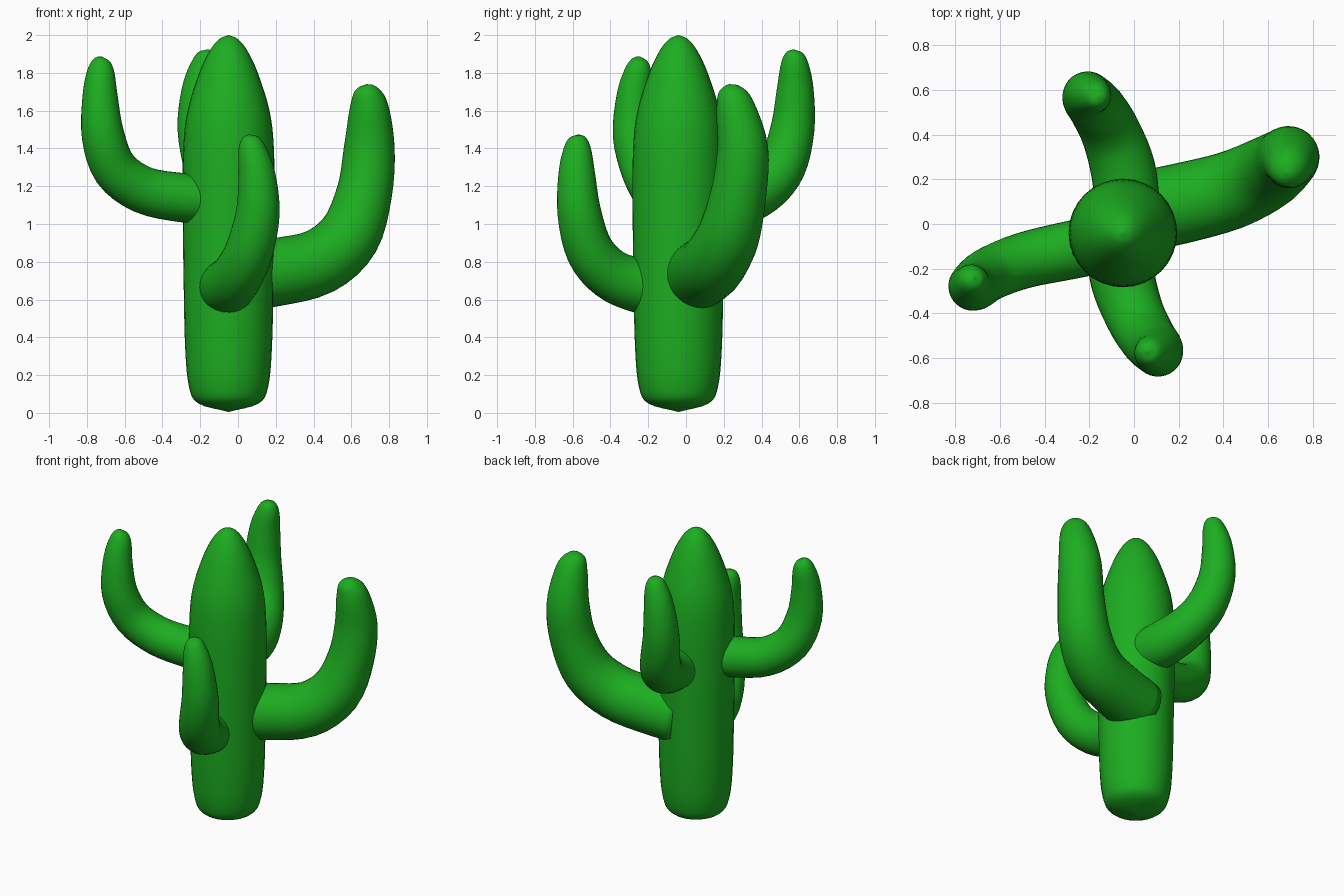
import bpy, bmesh, math
from mathutils import Vector

if "Cube" in bpy.data.objects:
    bpy.data.objects.remove(bpy.data.objects["Cube"])

green = bpy.data.materials.new("cactus_green")
green.diffuse_color = (0.012, 0.42, 0.015, 1)
green.use_nodes = True
green.node_tree.nodes["Principled BSDF"].inputs["Base Color"].default_value = green.diffuse_color


def spline(pts, steps):
    """Smooth path through (x, y, z, radius) points."""
    p = [Vector(q) for q in pts]
    p = [2 * p[0] - p[1]] + p + [2 * p[-1] - p[-2]]
    out = []
    for i in range(1, len(p) - 2):
        a, b, c, d = p[i - 1:i + 3]
        for k in range(steps):
            t = k / steps
            out.append(0.5 * (2 * b + (c - a) * t + (2 * a - 5 * b + 4 * c - d) * t * t
                              + (3 * b - a - 3 * c + d) * t ** 3))
    return out + [p[-2]]


def tube(name, pts, side, steps=4, sides=32):
    """Tapered round tube along a smooth path, closed at both ends."""
    path = spline(pts, steps)
    bm = bmesh.new()
    rings = []
    for i, q in enumerate(path):
        t = (path[min(i + 1, len(path) - 1)] - path[max(i - 1, 0)]).xyz.normalized()
        u = (side - t * side.dot(t)).normalized()
        v = t.cross(u)
        r = max(q.w, 0.002)
        rings.append([bm.verts.new(q.xyz + r * (math.cos(a) * u + math.sin(a) * v))
                      for a in (2 * math.pi * k / sides for k in range(sides))])
    for lo, hi in zip(rings, rings[1:]):
        for k in range(sides):
            j = (k + 1) % sides
            bm.faces.new((lo[k], lo[j], hi[j], hi[k]))
    bm.faces.new(rings[0][::-1])
    bm.faces.new(rings[-1])
    for f in bm.faces:
        f.smooth = True
    me = bpy.data.meshes.new(name)
    bm.to_mesh(me)
    bm.free()
    me.materials.append(green)
    ob = bpy.data.objects.new(name, me)
    bpy.context.collection.objects.link(ob)
    return ob


# Trunk: (height, radius) profile on a vertical axis
profile = [(0.005, 0.0), (0.05, 0.16), (0.14, 0.21), (0.35, 0.23), (0.7, 0.238), (1.1, 0.243),
           (1.4, 0.24), (1.6, 0.217), (1.8, 0.155), (1.92, 0.098), (1.98, 0.048), (2.0, 0.0)]
tube("trunk", [(-0.05, -0.04, z, r) for z, r in profile], Vector((1, 0, 0)))

# Arms: x, y, z, radius from inside the trunk to the tip
right = [(0.0, 0.05, 0.72, 0.18), (0.2, 0.09, 0.745, 0.18), (0.43, 0.15, 0.80, 0.175),
         (0.59, 0.225, 0.94, 0.165), (0.67, 0.28, 1.17, 0.147), (0.695, 0.3, 1.4, 0.135),
         (0.695, 0.265, 1.6, 0.107), (0.685, 0.24, 1.69, 0.077), (0.682, 0.232, 1.727, 0.042),
         (0.68, 0.23, 1.74, 0.0)]
left = [(-0.15, -0.09, 1.13, 0.13), (-0.3, -0.12, 1.14, 0.13), (-0.5, -0.165, 1.18, 0.125),
        (-0.65, -0.225, 1.29, 0.12), (-0.715, -0.275, 1.47, 0.113), (-0.73, -0.275, 1.67, 0.094),
        (-0.727, -0.255, 1.8, 0.074), (-0.724, -0.245, 1.865, 0.045), (-0.72, -0.24, 1.885, 0.0)]
front = [(-0.07, -0.1, 0.66, 0.145), (-0.05, -0.25, 0.675, 0.145), (0.0, -0.4, 0.735, 0.135),
         (0.06, -0.51, 0.86, 0.127), (0.105, -0.565, 1.06, 0.116), (0.1, -0.578, 1.26, 0.098),
         (0.075, -0.575, 1.39, 0.075), (0.062, -0.57, 1.455, 0.045), (0.06, -0.57, 1.475, 0.0)]
# Back arm repeats the front one, turned around and raised
back = [(-0.1 - x, -y, z + 0.45, r) for x, y, z, r in front]

for name, pts in (("right_arm", right), ("left_arm", left), ("front_arm", front), ("back_arm", back)):
    d = Vector(pts[-1]).xyz - Vector(pts[0]).xyz
    tube(name, pts, Vector((-d.y, d.x, 0)).normalized())
